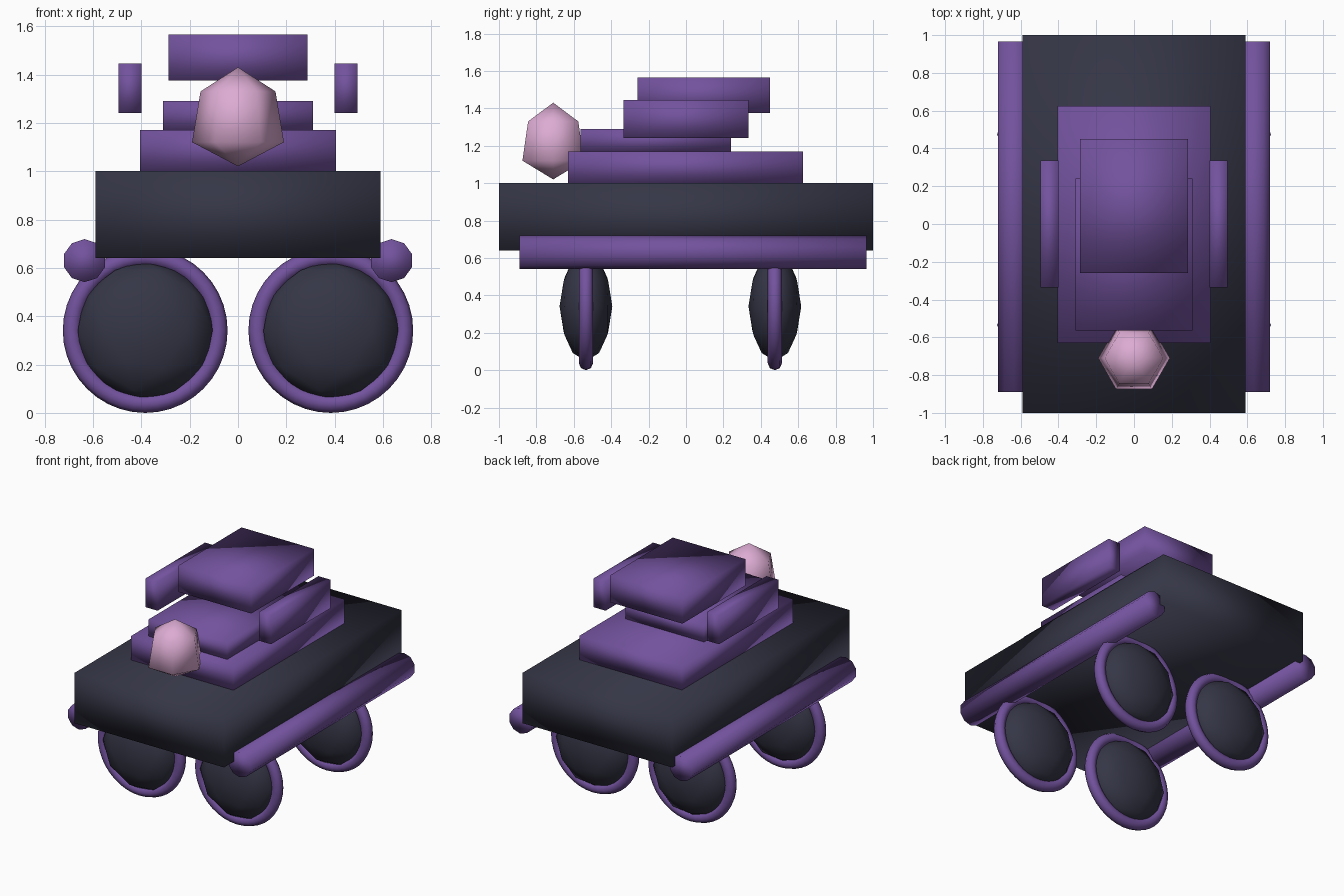
import bpy, bmesh, math
from mathutils import Matrix

if "Cube" in bpy.data.objects:
    bpy.data.objects.remove(bpy.data.objects["Cube"])


def material(name, rgb):
    m = bpy.data.materials.new(name)
    m.diffuse_color = (*rgb, 1)
    m.use_nodes = True
    m.node_tree.nodes["Principled BSDF"].inputs["Base Color"].default_value = m.diffuse_color
    return m


DARK = material("dark slate", (0.036, 0.037, 0.062))
PURPLE = material("purple", (0.17, 0.085, 0.34))
PINK = material("pink", (0.72, 0.41, 0.65))


def add(name, bm, mat):
    bmesh.ops.recalc_face_normals(bm, faces=bm.faces)
    me = bpy.data.meshes.new(name)
    bm.to_mesh(me)
    bm.free()
    me.materials.append(mat)
    for p in me.polygons:
        p.use_smooth = True
    ob = bpy.data.objects.new(name, me)
    bpy.context.collection.objects.link(ob)
    return ob


def box(name, x, y, z, mat):
    """Box from (min, max) pairs on each axis."""
    bm = bmesh.new()
    size = [b - a for a, b in (x, y, z)]
    mid = [(a + b) / 2 for a, b in (x, y, z)]
    bmesh.ops.create_cube(bm, size=1, matrix=Matrix.Translation(mid) @ Matrix.Diagonal((*size, 1)))
    return add(name, bm, mat)


def lathe(bm, rings, n, closed=False):
    """Join (radius, height) rings around z; a zero radius is a tip."""
    loops = []
    for r, h in rings:
        if r == 0:
            loops.append([bm.verts.new((0, 0, h))] * n)
        else:
            loops.append([bm.verts.new((r * math.cos(math.tau * i / n),
                                        r * math.sin(math.tau * i / n), h)) for i in range(n)])
    pairs = list(zip(loops, loops[1:])) + ([(loops[-1], loops[0])] if closed else [])
    for a, b in pairs:
        for i in range(n):
            j = (i + 1) % n
            bm.faces.new(list(dict.fromkeys((a[i], a[j], b[j], b[i]))))


# Hull and stacked deck plates
box("hull", (-0.59, 0.59), (-1, 1), (0.64, 1.0), DARK)
box("lower_deck", (-0.405, 0.405), (-0.63, 0.625), (1.0, 1.17), PURPLE)
box("upper_deck", (-0.31, 0.31), (-0.565, 0.24), (1.17, 1.29), PURPLE)
box("roof_block", (-0.287, 0.287), (-0.26, 0.45), (1.375, 1.565), PURPLE)

for side, s in (("left", -1), ("right", 1)):
    # Floating side pods
    box(side + "_pod", sorted((s * 0.40, s * 0.495)), (-0.335, 0.335), (1.24, 1.445), PURPLE)

    # Side rails
    bm = bmesh.new()
    bmesh.ops.create_cone(bm, cap_ends=True, segments=10, radius1=0.089, radius2=0.089, depth=1.855,
                          matrix=Matrix.Translation((s * 0.635, 0.0375, 0.63)) @ Matrix.Rotation(math.pi / 2, 4, 'X'))
    add(side + "_rail", bm, PURPLE)

    # Wheels: flattened ball inside a ring tyre
    for end, y in (("front", -0.535), ("back", 0.475)):
        centre = Matrix.Translation((s * 0.384, y, 0.341))
        bm = bmesh.new()
        bmesh.ops.create_icosphere(bm, subdivisions=2, radius=1,
                                   matrix=centre @ Matrix.Diagonal((0.293, 0.141, 0.293, 1)))
        add(f"{end}_{side}_wheel", bm, DARK)
        bm = bmesh.new()
        lathe(bm, [(0.303 + 0.038 * math.cos(math.tau * k / 8), 0.038 * math.sin(math.tau * k / 8))
                   for k in range(8)], 40, closed=True)
        bm.transform(centre @ Matrix.Rotation(math.pi / 2, 4, 'X'))
        add(f"{end}_{side}_tyre", bm, PURPLE)

# Six-sided crystal on the nose
bm = bmesh.new()
lathe(bm, [(0, 1.02), (0.19, 1.12), (0.155, 1.33), (0, 1.43)], 6)
bm.transform(Matrix.Translation((0, -0.71, 0)))
add("crystal", bm, PINK)
